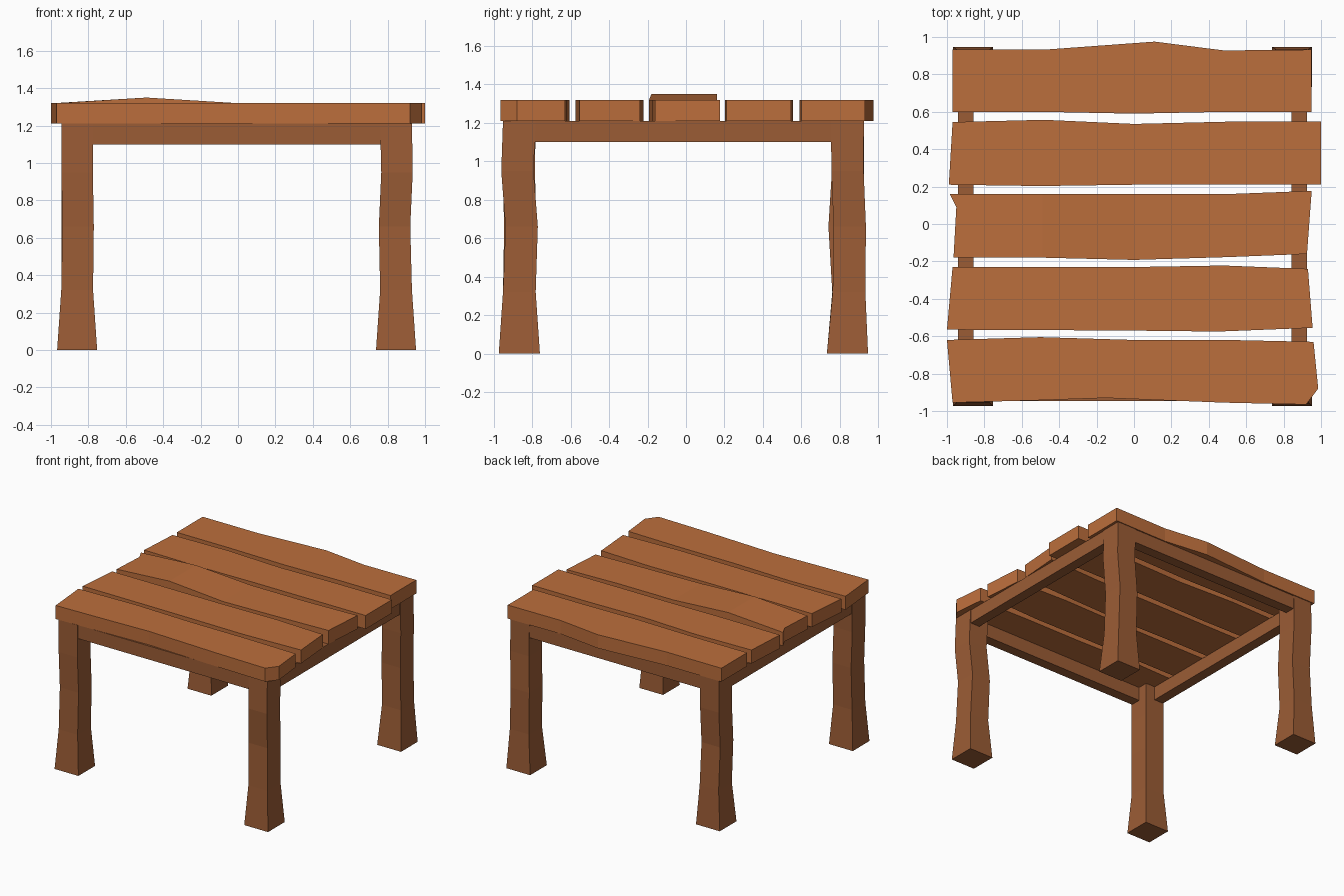
import bpy, bmesh

if "Cube" in bpy.data.objects:
    bpy.data.objects.remove(bpy.data.objects["Cube"])


def material(name, color):
    m = bpy.data.materials.new(name)
    m.diffuse_color = color
    m.use_nodes = True
    m.node_tree.nodes["Principled BSDF"].inputs["Base Color"].default_value = m.diffuse_color
    return m


LIGHT = material("plank_wood", (0.50, 0.156, 0.045, 1))
DARK = material("frame_wood", (0.33, 0.108, 0.036, 1))
Z0, Z1 = 1.21, 1.32


def finish(name, bm, mat):
    bmesh.ops.recalc_face_normals(bm, faces=bm.faces)
    me = bpy.data.meshes.new(name)
    bm.to_mesh(me)
    bm.free()
    me.materials.append(mat)
    ob = bpy.data.objects.new(name, me)
    bpy.context.collection.objects.link(ob)


def plank(name, front, back, left=(), right=(), lift=None):
    """Board from front and back edges, with optional chipped end points."""
    bm = bmesh.new()
    n = len(front)
    outline = front + list(right) + back[::-1] + list(left)
    size = len(outline)
    f = list(range(n))
    b = [n + len(right) + n - 1 - i for i in range(n)]
    chip_r = list(range(n, n + len(right)))
    chip_l = list(range(size - len(left), size))
    low = [bm.verts.new((x, y, Z0)) for x, y in outline]
    top = [bm.verts.new((x, y, Z1)) for x, y in outline]
    if lift:
        top[f[lift[0]]].co.z += lift[1]
        top[b[lift[0]]].co.z += lift[1]
    for i in range(n - 1):
        ids = [f[i], f[i + 1]]
        ids += chip_r if i == n - 2 else []
        ids += [b[i + 1], b[i]]
        ids += chip_l if i == 0 else []
        bm.faces.new([top[k] for k in ids])
        bm.faces.new([low[k] for k in reversed(ids)])
    for i in range(size):
        j = (i + 1) % size
        bm.faces.new((low[i], low[j], top[j], top[i]))
    finish(name, bm, LIGHT)


# Five uneven tabletop planks, front to back
plank("plank_1",
      [(-.97, -.955), (-.5, -.942), (-.15, -.93), (.48, -.955), (.92, -.965)],
      [(-1, -.62), (-.5, -.605), (0, -.62), (.5, -.62), (.96, -.63)],
      right=[(.985, -.88)])
plank("plank_2",
      [(-1, -.565), (-.5, -.567), (0, -.57), (.45, -.575), (.955, -.555)],
      [(-.97, -.23), (-.5, -.23), (0, -.23), (.48, -.222), (.93, -.24)])
plank("plank_3",
      [(-.965, -.18), (-.49, -.18), (0, -.192), (.5, -.177), (.925, -.16)],
      [(-.985, .16), (-.49, .16), (0, .16), (.5, .16), (.95, .177)],
      left=[(-.95, .09)], lift=(1, .03))
plank("plank_4",
      [(-.99, .21), (-.5, .203), (0, .21), (.5, .21), (1, .21)],
      [(-.97, .545), (-.48, .557), (0, .535), (.5, .547), (1, .547)])
plank("plank_5",
      [(-.97, .6), (-.5, .6), (0, .59), (.5, .6), (.95, .6)],
      [(-.97, .932), (-.48, .932), (.11, .975), (.48, .928), (.95, .932)])


# Four hewn legs: flared feet, slightly crooked shafts
def leg(name, cx, cy, bends):
    bm = bmesh.new()
    rings = []
    for z, half, (dx, dy) in zip((0, .32, .66, .95, Z0),
                                 (.107, .085, .084, .084, .085),
                                 [(0, 0)] + bends + [(0, 0)]):
        rings.append([bm.verts.new((cx + dx + sx * half, cy + dy + sy * half, z))
                      for sx, sy in ((-1, -1), (1, -1), (1, 1), (-1, 1))])
    bm.faces.new(rings[0][::-1])
    bm.faces.new(rings[-1])
    for a, b in zip(rings, rings[1:]):
        for i in range(4):
            j = (i + 1) % 4
            bm.faces.new((a[i], a[j], b[j], b[i]))
    finish(name, bm, DARK)


XL, XR, YF, YB = -.86, .845, -.867, .84
leg("front_left_leg", XL, YF, [(0, 0), (.005, .005), (0, -.003)])
leg("front_right_leg", XR, YF, [(0, 0), (-.008, .012), (.005, -.01)])
leg("back_left_leg", XL, YB, [(0, .006), (0, -.015), (0, .003)])
leg("back_right_leg", XR, YB, [(0, .008), (-.008, .012), (.005, 0)])


# Apron rails flush with the outer leg faces
def rail(name, x0, x1, y0, y1):
    bm = bmesh.new()
    bmesh.ops.create_cube(bm, size=1)
    for v in bm.verts:
        v.co = (x1 if v.co.x > 0 else x0, y1 if v.co.y > 0 else y0,
                Z0 if v.co.z > 0 else 1.10)
    finish(name, bm, DARK)


rail("left_rail", -.94, -.857, -.8, .8)
rail("right_rail", .842, .925, -.8, .8)
rail("front_rail", -.8, .8, -.947, -.864)
rail("back_rail", -.8, .8, .837, .92)
